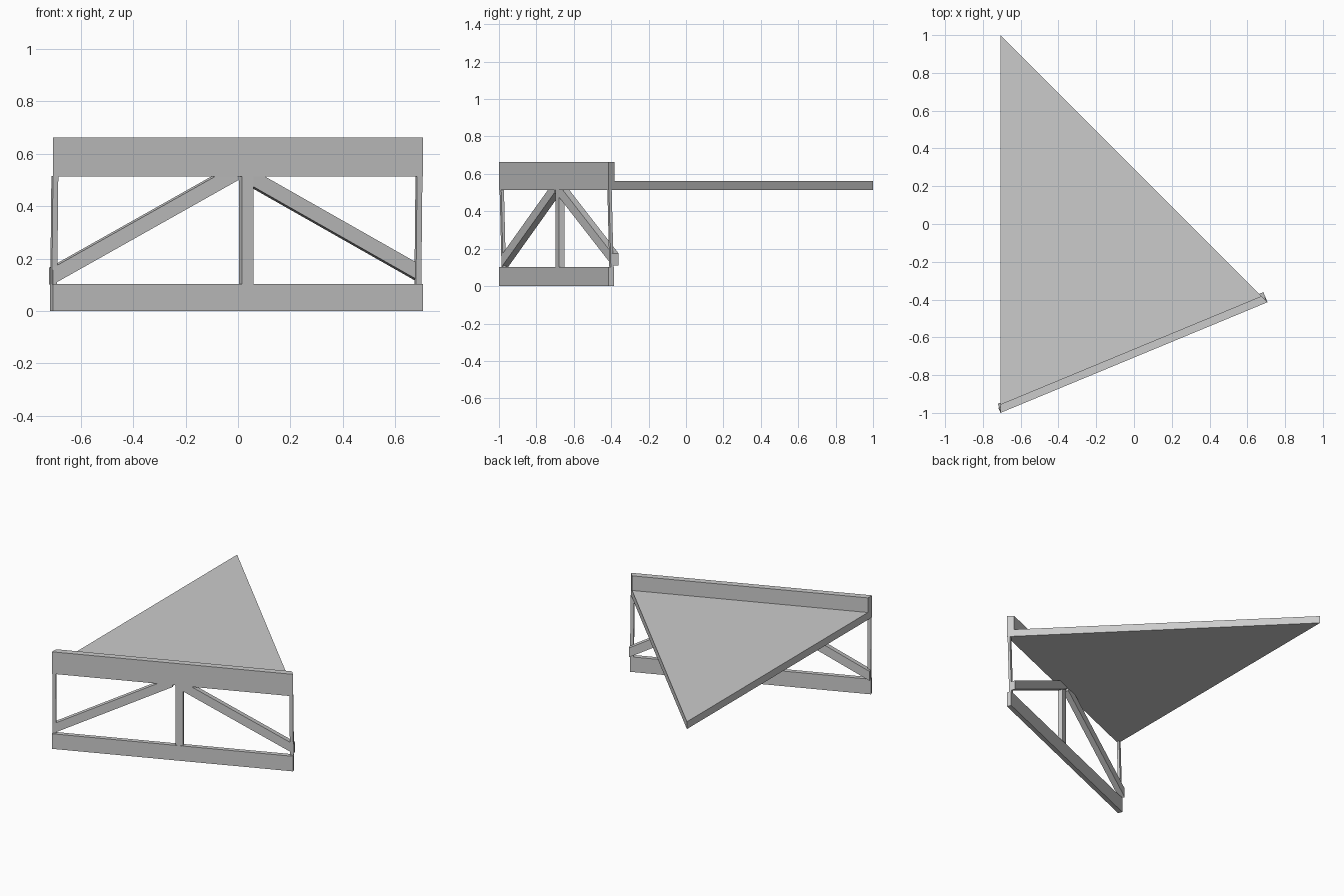
import bpy, bmesh, math
from mathutils import Vector

if "Cube" in bpy.data.objects:
    bpy.data.objects.remove(bpy.data.objects["Cube"])

# Isosceles deck (45 degree apex); the truss stands under its short side
A, B, C = Vector((-0.707, 1)), Vector((-0.707, -1)), Vector((0.707, -0.414))
U = (C - B).normalized()            # along the truss
N = Vector((-U.y, U.x))             # inward, toward the deck apex
MID = (B + C) / 2
HALF = (C - B).length / 2


def P(u, n, z):
    p = MID + U * u + N * n
    return Vector((p.x, p.y, z))


def loft(name, low, high):
    """Solid between two matching vertex rings."""
    bm = bmesh.new()
    a = [bm.verts.new(v) for v in low]
    b = [bm.verts.new(v) for v in high]
    bm.faces.new(a[::-1])
    bm.faces.new(b)
    k = len(a)
    for i in range(k):
        j = (i + 1) % k
        bm.faces.new((a[i], a[j], b[j], b[i]))
    bmesh.ops.recalc_face_normals(bm, faces=bm.faces)
    me = bpy.data.meshes.new(name)
    bm.to_mesh(me)
    bm.free()
    ob = bpy.data.objects.new(name, me)
    bpy.context.collection.objects.link(ob)
    return ob


def prism(name, outline, z0, z1):
    return loft(name, [Vector((*p, z0)) for p in outline],
                [Vector((*p, z1)) for p in outline])


def post(name, u, w, d, n_low, n_high):
    def ring(n, z):
        return [P(u - w / 2, n, z), P(u + w / 2, n, z),
                P(u + w / 2, n + d, z), P(u - w / 2, n + d, z)]
    return loft(name, ring(n_low, 0.1), ring(n_high, 0.515))


def brace(name, u0, z0, n0, u1, z1, n1, h=0.064, d=0.038):
    def ring(u, z, n):
        return [P(u, n, z - h / 2), P(u, n + d, z - h / 2),
                P(u, n + d, z + h / 2), P(u, n, z + h / 2)]
    return loft(name, ring(u0, z0, n0), ring(u1, z1, n1))


# Deck
prism("deck", [A, B, C], 0.513, 0.563)

# Upper rail, mitred along the deck edges
t = 0.042 / math.cos(math.radians(22.5))
prism("upper_rail", [B, C, C + (A - C).normalized() * t,
                     B + (A - B).normalized() * t], 0.513, 0.663)

# Lower rail with square ends
prism("lower_rail", [B, C, C + N * 0.03, B + N * 0.03], 0.0, 0.103)

# Posts
post("left_post", -HALF + 0.013, 0.022, 0.016, 0.014, 0.003)
post("right_post", HALF - 0.013, 0.022, 0.016, 0.014, 0.003)
post("centre_post", 0.042, 0.048, 0.032, 0.003, 0.003)

# Diagonal braces, running up under the upper rail
brace("left_brace", -HALF + 0.005, 0.133, 0.012, 0.0, 0.53, 0.003)
brace("right_brace", HALF, 0.143, 0.02, 0.02, 0.53, 0.003)
